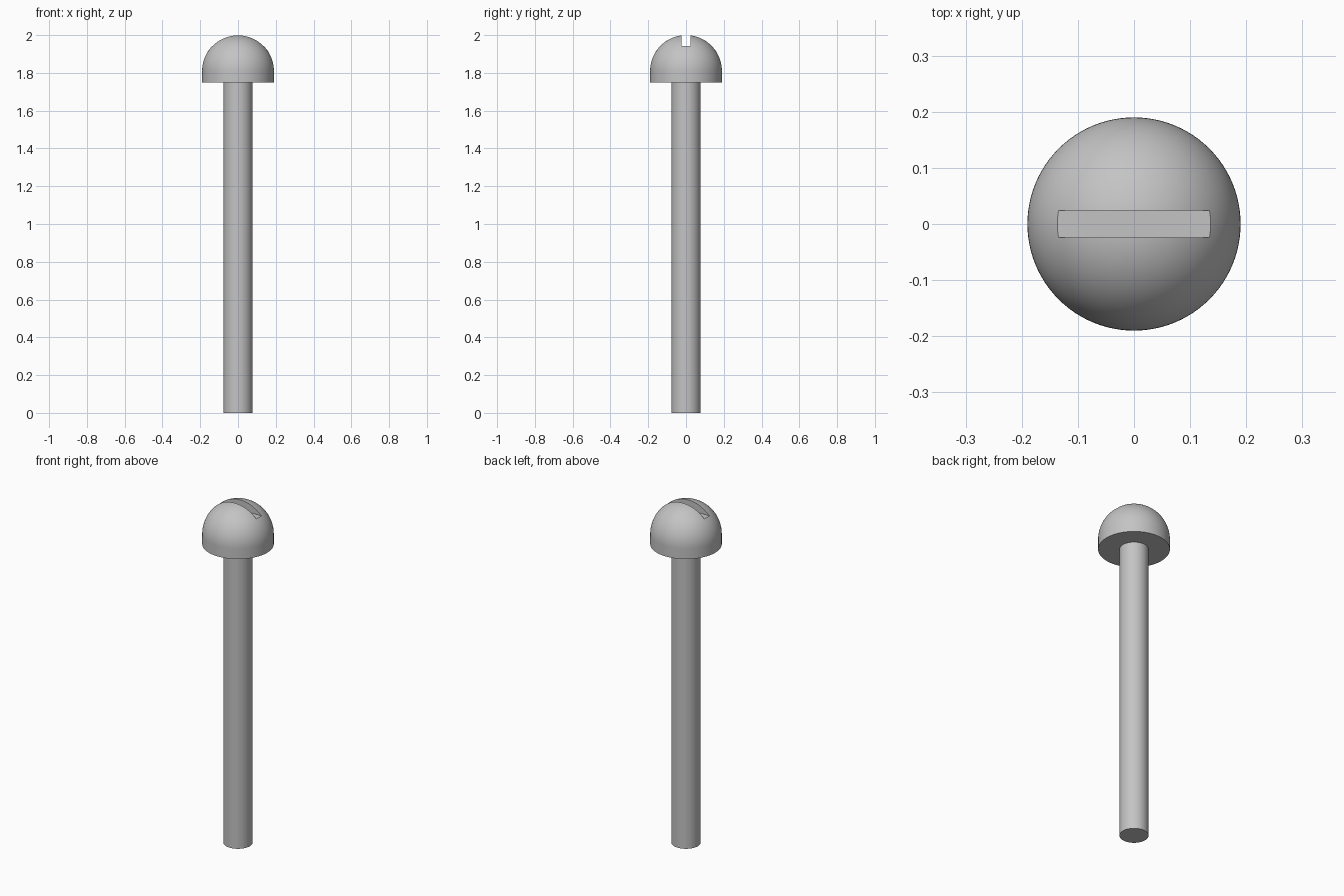
import bpy, math

cube = bpy.data.objects.get("Cube")
if cube:
    bpy.data.objects.remove(cube, do_unlink=True)

# Plain grey metal
metal = bpy.data.materials.new("grey_metal")
metal.use_nodes = True
metal.diffuse_color = (0.55, 0.55, 0.55, 1)
metal.node_tree.nodes["Principled BSDF"].inputs["Base Color"].default_value = (0.55, 0.55, 0.55, 1)

SIDES = 96
HEAD_R, HEAD_BASE, DOME_Z = 0.19, 1.75, 1.81
SHAFT_R = 0.077
SLOT_FLOOR, SLOT_WIDTH = 1.942, 0.048


def revolve(name, profile):
    """Turn (radius, height) points about z, closing both ends."""
    verts, faces = [], []
    for r, z in profile:
        for i in range(SIDES):
            a = math.tau * i / SIDES
            verts.append((r * math.cos(a), r * math.sin(a), z))
    for k in range(len(profile) - 1):
        for i in range(SIDES):
            j = (i + 1) % SIDES
            low, high = k * SIDES, (k + 1) * SIDES
            faces.append((low + i, low + j, high + j, high + i))
    faces.append(tuple(reversed(range(SIDES))))
    faces.append(tuple(range(len(verts) - SIDES, len(verts))))
    mesh = bpy.data.meshes.new(name)
    mesh.from_pydata(verts, [], faces)
    mesh.materials.append(metal)
    obj = bpy.data.objects.new(name, mesh)
    bpy.context.collection.objects.link(obj)
    return obj


def smooth(obj):
    bpy.ops.object.select_all(action="DESELECT")
    obj.select_set(True)
    bpy.context.view_layer.objects.active = obj
    bpy.ops.object.shade_smooth_by_angle(angle=math.radians(30))


# Straight shaft
shaft = revolve("shaft", [(SHAFT_R, 0), (SHAFT_R, HEAD_BASE)])
smooth(shaft)

# Domed head with a short straight rim
RINGS = 32
dome = []
for i in range(RINGS):
    a = math.pi / 2 * i / (RINGS - 0.9)
    dome.append((HEAD_R * math.cos(a), DOME_Z + HEAD_R * math.sin(a)))
head = revolve("head", [(HEAD_R, HEAD_BASE)] + dome)

# Driver slot cut across the dome
bpy.ops.mesh.primitive_cube_add(size=1, location=(0, 0, SLOT_FLOOR + 0.1))
cutter = bpy.context.object
cutter.name = "slot_cutter"
cutter.scale = (0.6, SLOT_WIDTH, 0.2)
cutter.data.materials.append(metal)
bpy.context.view_layer.update()
cut = head.modifiers.new("slot", "BOOLEAN")
cut.operation = "DIFFERENCE"
cut.solver = "EXACT"
cut.object = cutter
bpy.context.view_layer.objects.active = head
bpy.ops.object.modifier_apply(modifier="slot")
bpy.data.objects.remove(cutter, do_unlink=True)
smooth(head)
